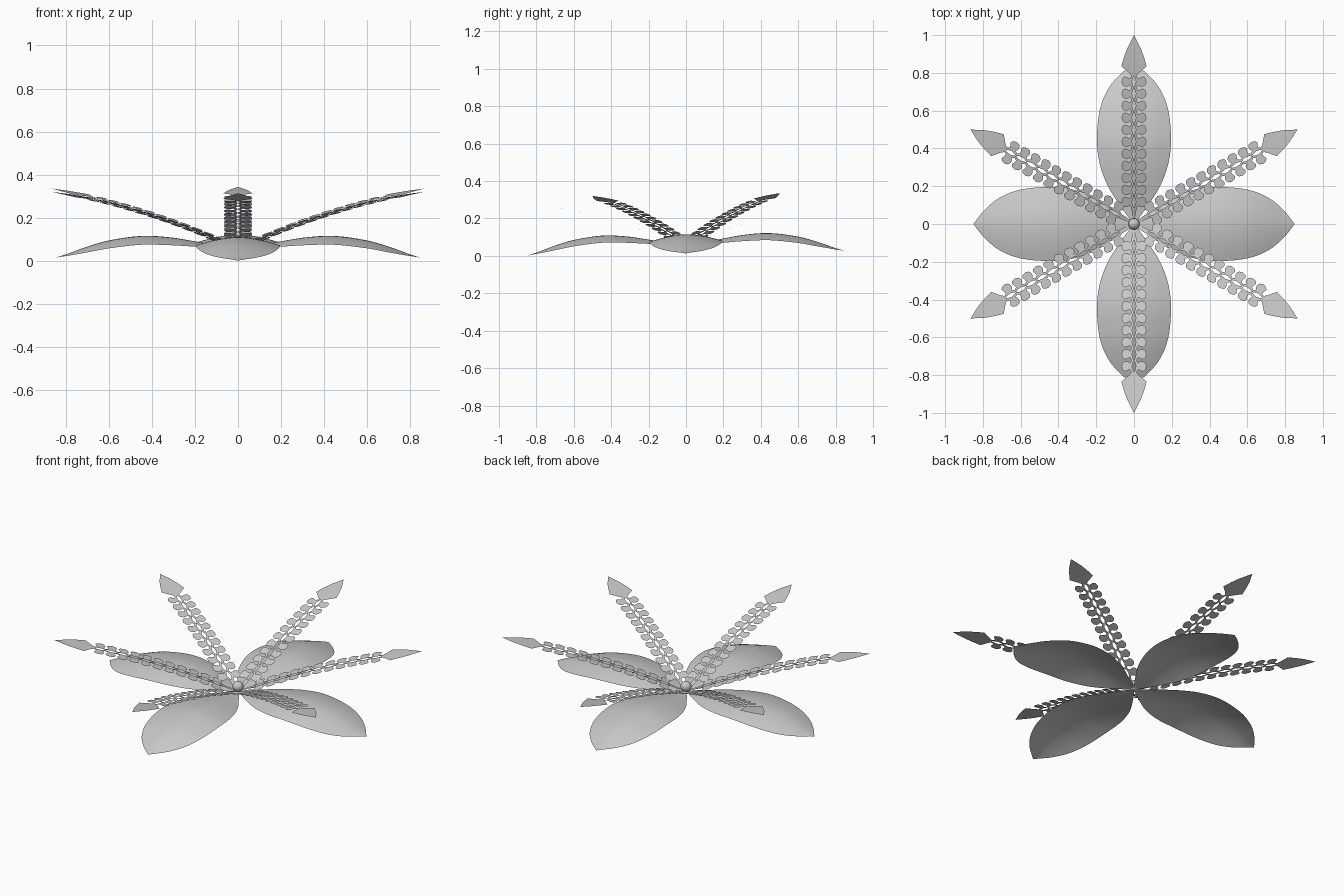
import bpy, math
from mathutils import Vector

if "Cube" in bpy.data.objects:
    bpy.data.objects.remove(bpy.data.objects["Cube"])

TILT = 0.015  # the whole flower leans up slightly towards +y


def add_mesh(name, verts, faces, angle):
    c, s = math.cos(angle), math.sin(angle)
    out = []
    for r, v, z in verts:
        x, y = r * c - v * s, r * s + v * c
        out.append((x, y, z + TILT * y))
    me = bpy.data.meshes.new(name)
    me.from_pydata(out, [], faces)
    me.update()
    for p in me.polygons:
        p.use_smooth = True
    ob = bpy.data.objects.new(name, me)
    bpy.context.collection.objects.link(ob)
    return ob


def spline(knots, steps):
    # Catmull-Rom curve through the knots
    k = [Vector(p) for p in knots]
    k = [2 * k[0] - k[1]] + k + [2 * k[-1] - k[-2]]
    pts = []
    for i in range(1, len(k) - 2):
        a, b, c, d = k[i - 1:i + 3]
        for j in range(steps):
            t = j / steps
            pts.append(0.5 * (2 * b + (c - a) * t + (2 * a - 5 * b + 4 * c - d) * t * t
                              + (3 * b - a - 3 * c + d) * t ** 3))
    return pts + [k[-2]]


# Broad arched petals: radius, half width, midrib height
PETAL = [(0, 0.004, 0.06), (0.1, 0.075, 0.072), (0.2, 0.138, 0.09), (0.32, 0.182, 0.109),
         (0.45, 0.196, 0.115), (0.6, 0.182, 0.094), (0.71, 0.14, 0.062),
         (0.79, 0.075, 0.033), (0.85, 0.001, 0.013)]


def petal(name, angle):
    rows, n = spline(PETAL, 4), 12
    verts, faces = [], []
    for r, w, z in rows:
        for j in range(n + 1):
            u = 2 * j / n - 1
            drop = 0.038 * (w / 0.196) ** 1.5 * abs(u) ** 1.7
            verts.append((r, u * w, max(z - drop, 0.013)))
    for i in range(len(rows) - 1):
        for j in range(n):
            a = i * (n + 1) + j
            faces.append((a, a + n + 1, a + n + 2, a + 1))
    add_mesh(name, verts, faces, angle)


# Fern-like fronds: paired leaflets with lens-shaped slots and a spear tip
LEAFLET = [(-0.5, 0), (-0.25, 0.007), (0, 0.010), (0.25, 0.007), (0.5, 0), (0.5, 0.013),
           (0.28, 0.022), (0.36, 0.036), (0.44, 0.048), (0.32, 0.06), (0, 0.066),
           (-0.28, 0.06), (-0.42, 0.046), (-0.4, 0.032), (-0.28, 0.022), (-0.5, 0.013)]
TIP = [(0.785, 0.013), (0.80, 0.026), (0.835, 0.067), (0.88, 0.054), (0.93, 0.036), (1.0, 0)]
START, END, COUNT = 0.085, 0.785, 11


def frond_z(r):
    return 0.055 + 0.40 * r - 0.127 * r * r


def frond(name, angle):
    verts, faces = [], []

    def outline(pts):
        base = len(verts)
        verts.extend((r, v, frond_z(r)) for r, v in pts)
        faces.append(tuple(range(base, len(verts))))

    step = (END - START) / COUNT
    for i in range(COUNT):
        mid = START + (i + 0.5) * step
        side = [(mid + u * step, v) for u, v in LEAFLET]
        outline(side[::-1])
        outline([(r, -v) for r, v in side])
        faces[-2] = faces[-2]
    # stem into the heart of the flower
    outline([(0, -0.006), (START, -0.013), (START, 0.013), (0, 0.006)])
    # spear tip, strip by strip
    for (r0, w0), (r1, w1) in zip(TIP, TIP[1:]):
        if w1:
            outline([(r0, -w0), (r1, -w1), (r1, w1), (r0, w0)])
        else:
            outline([(r0, -w0), (r1, 0), (r0, w0)])
    ob = add_mesh(name, verts, faces, angle)
    # make every face look upwards
    me = ob.data
    for p in me.polygons:
        if p.normal.z < 0:
            p.flip()
    me.update()


for i in range(4):
    petal(f"broad_petal_{i + 1}", i * math.pi / 2)
for i in range(6):
    frond(f"fern_frond_{i + 1}", math.radians(30 + 60 * i))

# Round bud at the centre
bpy.ops.mesh.primitive_uv_sphere_add(segments=24, ring_count=12, radius=0.03, location=(0, 0, 0.085))
bud = bpy.context.object
bud.name = "center_bud"
bpy.ops.object.shade_smooth()
